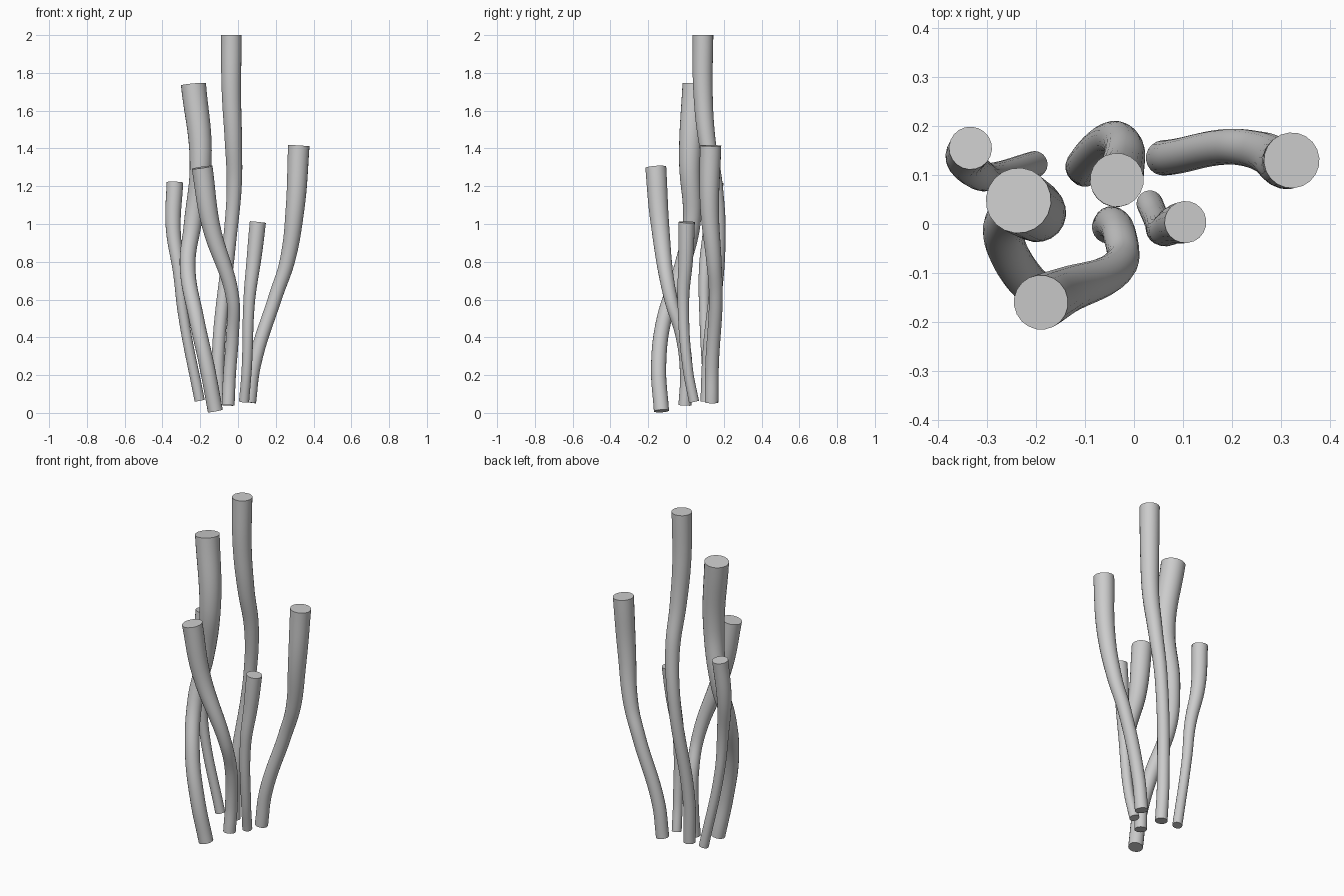
import bpy, bmesh, math

if "Cube" in bpy.data.objects:
    bpy.data.objects.remove(bpy.data.objects["Cube"])


def make_stem(name, base_r, tip_r, *points):
    # Tapered tube along a smooth path, flaring towards the tip
    cu = bpy.data.curves.new(name + "_path", 'CURVE')
    cu.dimensions = '3D'
    cu.twist_mode = 'MINIMUM'
    cu.bevel_depth = 1.0
    cu.bevel_resolution = 8
    cu.resolution_u = 8
    cu.use_fill_caps = True
    sp = cu.splines.new('BEZIER')
    sp.radius_interpolation = 'CARDINAL'
    sp.bezier_points.add(len(points) - 1)
    z0, z1 = points[0][2], points[-1][2]
    for bp, p in zip(sp.bezier_points, points):
        t = (p[2] - z0) / (z1 - z0)
        s = min(max((t - 0.35) / 0.67, 0), 1)
        bp.co = p
        bp.radius = base_r + (tip_r - base_r) * s * s * (3 - 2 * s)
        bp.handle_left_type = bp.handle_right_type = 'AUTO'
    ob = bpy.data.objects.new(name, cu)
    bpy.context.collection.objects.link(ob)
    bpy.ops.object.select_all(action='DESELECT')
    ob.select_set(True)
    bpy.context.view_layer.objects.active = ob
    bpy.ops.object.convert(target='MESH')
    ob = bpy.context.object
    ob.name = name
    # Weld the end caps and keep their rims sharp
    bm = bmesh.new()
    bm.from_mesh(ob.data)
    bmesh.ops.remove_doubles(bm, verts=bm.verts, dist=1e-5)
    bmesh.ops.recalc_face_normals(bm, faces=bm.faces)
    bm.to_mesh(ob.data)
    bm.free()
    bpy.ops.object.shade_smooth_by_angle(angle=math.radians(40))


# Each stem: base radius, tip radius, then path points from base to tip
make_stem("tallest_stem", .034, .055, (-.1, .11, .06), (-.105, .12, .3), (-.045, .175, .9),
          (-.02, .155, 1.2), (-.025, .11, 1.45), (-.035, .09, 1.7), (-.035, .09, 2))
make_stem("thick_stem", .04, .067, (-.12, -.13, .01), (-.165, -.145, .25), (-.22, -.115, .5),
          (-.267, -.02, .78), (-.24, .03, 1), (-.198, .021, 1.33), (-.236, .048, 1.74))
make_stem("right_stem", .036, .057, (.06, .135, .055), (.085, .138, .25), (.2, .158, .62),
          (.26, .148, .8), (.302, .125, 1.08), (.322, .13, 1.415))
make_stem("front_stem", .034, .056, (-.052, -.006, .04), (-.045, .002, .2), (-.03, -.02, .4),
          (-.027, -.08, .6), (-.145, -.138, 1), (-.19, -.16, 1.3))
make_stem("left_stem", .027, .044, (-.203, .122, .065), (-.29, .098, .52),
          (-.313, .1, .75), (-.343, .13, .98), (-.334, .155, 1.22))
make_stem("short_stem", .027, .043, (.032, .042, .06), (.046, .01, .23),
          (.06, -.014, .6), (.085, -.001, .82), (.105, .004, 1.01))
